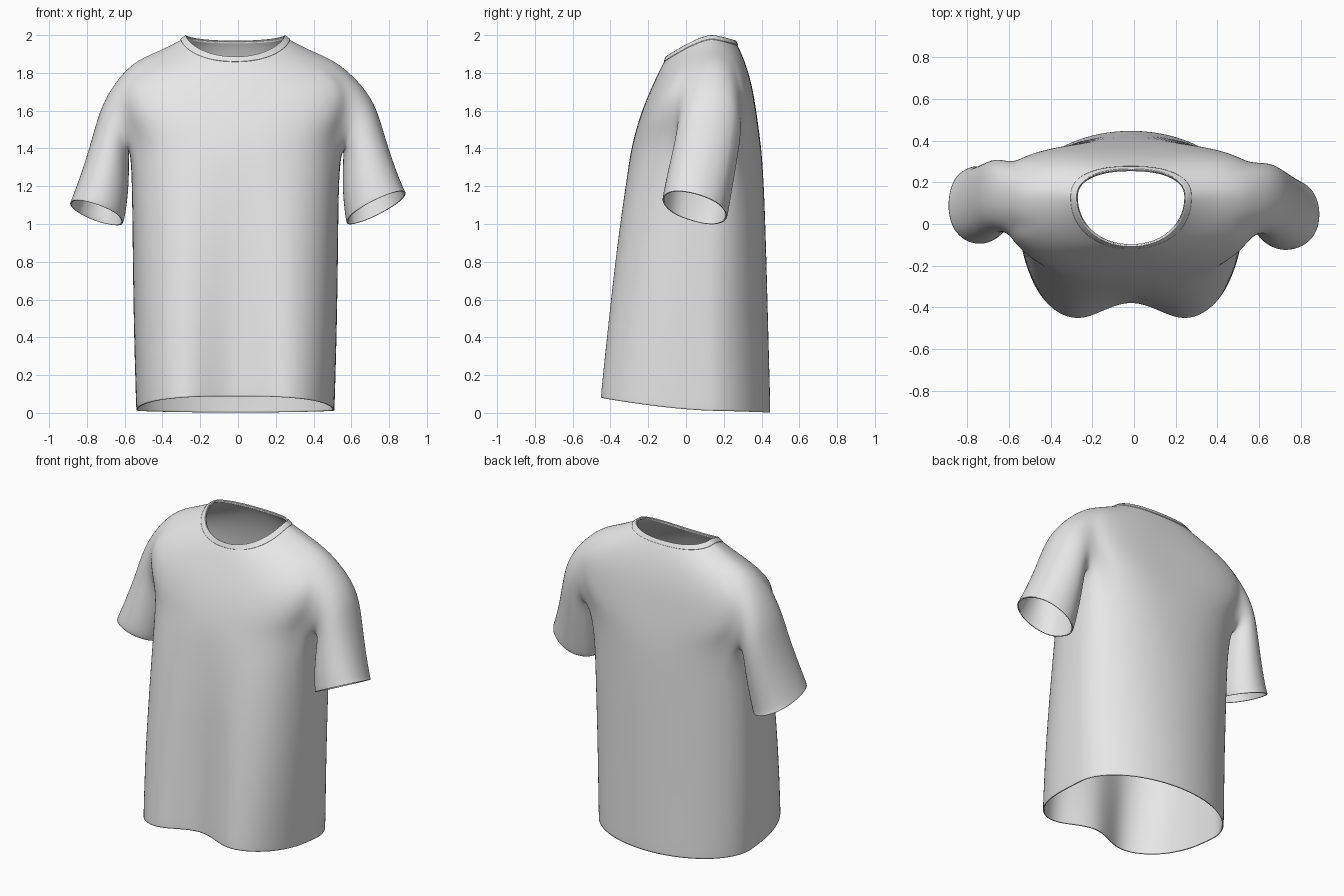
import bpy, bmesh, math
from mathutils import Vector

if "Cube" in bpy.data.objects:
    bpy.data.objects.remove(bpy.data.objects["Cube"])

COLS = 48
cloth = bpy.data.materials.new("light grey cloth")
cloth.diffuse_color = (0.8, 0.8, 0.8, 1)
cloth.use_nodes = True
cloth.node_tree.nodes["Principled BSDF"].inputs["Base Color"].default_value = cloth.diffuse_color

# Body rings, hem to neck: half width, side z, front y, front z, back y, back z,
# middle y, front squareness, back squareness
RINGS = [
    (.525, .012, -.508, .088, .447, .002, .10, 2.8, 2.0),
    (.527, .045, -.505, .120, .447, .040, .10, 2.8, 2.0),
    (.532, .22, -.487, .25, .442, .22, .10, 2.8, 2.0),
    (.540, .52, -.450, .52, .434, .52, .10, 2.8, 2.0),
    (.545, .90, -.397, .90, .424, .90, .11, 2.7, 2.1),
    (.548, 1.20, -.343, 1.18, .414, 1.18, .12, 2.7, 2.2),
    (.555, 1.42, -.307, 1.34, .404, 1.34, .13, 2.6, 2.4),
    (.580, 1.54, -.285, 1.42, .396, 1.42, .14, 2.6, 2.6),
    (.615, 1.64, -.265, 1.50, .386, 1.50, .14, 2.6, 2.9),
    (.630, 1.74, -.240, 1.58, .372, 1.60, .14, 2.6, 3.1),
    (.605, 1.825, -.210, 1.66, .356, 1.70, .14, 2.6, 3.2),
    (.520, 1.872, -.170, 1.75, .332, 1.80, .14, 2.5, 3.0),
    (.395, 1.922, -.137, 1.82, .304, 1.88, .14, 2.4, 2.7),
    (.298, 1.970, -.116, 1.858, .276, 1.940, .13, 2.2, 2.4),
    (.260, 1.995, -.104, 1.880, .260, 1.965, .13, 2.1, 2.3),
]
COLLAR = [
    (.288, 1.978, -.115, 1.858, .274, 1.945, .13, 2.2, 2.4),
    (.276, 1.988, -.111, 1.870, .268, 1.957, .13, 2.1, 2.3),
    (.261, 1.998, -.105, 1.884, .261, 1.969, .13, 2.1, 2.3),
]
# Sleeve rings: outer x, outer z, inner x, inner z, front y, back y, front lift
SLEEVE = [
    (.685, 1.745, .565, 1.41, -.045, .310, .00),
    (.735, 1.620, .555, 1.35, -.055, .295, .00),
    (.775, 1.48, .550, 1.28, -.075, .280, .01),
    (.830, 1.31, .550, 1.16, -.105, .252, .03),
    (.882, 1.18, .564, 1.03, -.128, .228, .045),
    (.892, 1.165, .570, 1.01, -.130, .222, .045),
]


def ring_points(a, zs, yf, zf, yb, zb, yc, nf, nb):
    """Closed section that can sag at front and back."""
    pts = []
    for j in range(COLS):
        t = 2 * math.pi * j / COLS
        c, s = math.cos(t), math.sin(t)
        front = s < 0
        n = nf if front else nb
        x = a * math.copysign(abs(c) ** (2 / n), c)
        k = abs(s) ** (2 / n)
        z = zs + ((zf if front else zb) - zs) * k ** 1.35
        y = yc + k * ((yf - yc) if front else (yb - yc))
        drape = max(0, 1 - z / 1.4)
        if front:   # hollow between the two front folds
            y += .155 * drape * math.exp(-(x / .19) ** 2)
        pts.append(Vector((x - .014, y, z)))
    return pts


def loft(bm, specs):
    rows = [[bm.verts.new(p) for p in ring_points(*r)] for r in specs]
    grid = {}
    for i in range(len(rows) - 1):
        for j in range(COLS):
            k = (j + 1) % COLS
            grid[i, j] = bm.faces.new((rows[i][j], rows[i][k],
                                       rows[i + 1][k], rows[i + 1][j]))
    return rows, grid


def add_sleeve(bm, rows, grid, side):
    """Cut an armhole in the body and extend its edge into a sleeve."""
    lo, hi = (-3, 4) if side > 0 else (20, 27)
    r0, r1 = 6, 10
    loop = ([rows[r0][j % COLS] for j in range(lo, hi)]
            + [rows[r][hi % COLS] for r in range(r0, r1)]
            + [rows[r1][j % COLS] for j in range(hi, lo, -1)]
            + [rows[r][lo % COLS] for r in range(r1, r0, -1)])
    bmesh.ops.delete(bm, geom=[grid[r, j % COLS] for r in range(r0, r1)
                               for j in range(lo, hi)], context='FACES')
    ys = [v.co.y for v in loop]
    zs = [v.co.z for v in loop]
    yc, zc = (min(ys) + max(ys)) / 2, (min(zs) + max(zs)) / 2
    hy, hz = (max(ys) - min(ys)) / 2, (max(zs) - min(zs)) / 2
    angles = [math.atan2((v.co.z - zc) / hz, (v.co.y - yc) / hy) for v in loop]
    prev, first = loop, None
    for i, (xo, zo, xi, zi, yf, yb, lift) in enumerate(SLEEVE):
        if side < 0:    # the left sleeve hangs a little lower and further back
            t = (i + 1) / len(SLEEVE)
            xi, zo, yf, yb = xi + .035 * t, zo - .055 * t, yf + .03 * t, yb + .06 * t
            xi += .012 * (1 - t)
        cur = []
        for a in angles:
            s, c = math.sin(a), math.cos(a)
            cur.append(bm.verts.new((side * ((xo + xi) / 2 + s * (xo - xi) / 2),
                                     (yf + yb) / 2 + c * (yb - yf) / 2,
                                     (zo + zi) / 2 + s * (zo - zi) / 2 - c * lift)))
        for k in range(len(cur)):
            m = (k + 1) % len(cur)
            bm.faces.new((prev[k], prev[m], cur[m], cur[k]))
        first = first or cur
        prev = cur
    # Relax the seam so the shoulder flows into the sleeve
    for _ in range(3):
        bmesh.ops.smooth_vert(bm, verts=loop + first, factor=.5,
                              use_axis_x=True, use_axis_y=True, use_axis_z=True)


def finish(bm, name, thickness, offset):
    bmesh.ops.recalc_face_normals(bm, faces=bm.faces)
    bm.faces.ensure_lookup_table()
    f = bm.faces[0]
    if f.normal.dot(f.calc_center_median() * Vector((1, 1, 0))) < 0:
        bmesh.ops.reverse_faces(bm, faces=bm.faces)
    me = bpy.data.meshes.new(name)
    bm.to_mesh(me)
    bm.free()
    me.materials.append(cloth)
    me.shade_smooth()
    ob = bpy.data.objects.new(name, me)
    bpy.context.collection.objects.link(ob)
    sub = ob.modifiers.new("smooth", 'SUBSURF')
    sub.levels = sub.render_levels = 2
    sol = ob.modifiers.new("cloth thickness", 'SOLIDIFY')
    sol.thickness, sol.offset = thickness, offset


# Shirt: body with both sleeves in one surface
bm = bmesh.new()
rows, grid = loft(bm, RINGS)
for side in (1, -1):
    add_sleeve(bm, rows, grid, side)
finish(bm, "shirt", .008, -1)

# Collar band
bm = bmesh.new()
loft(bm, COLLAR)
finish(bm, "collar", .008, 0)
